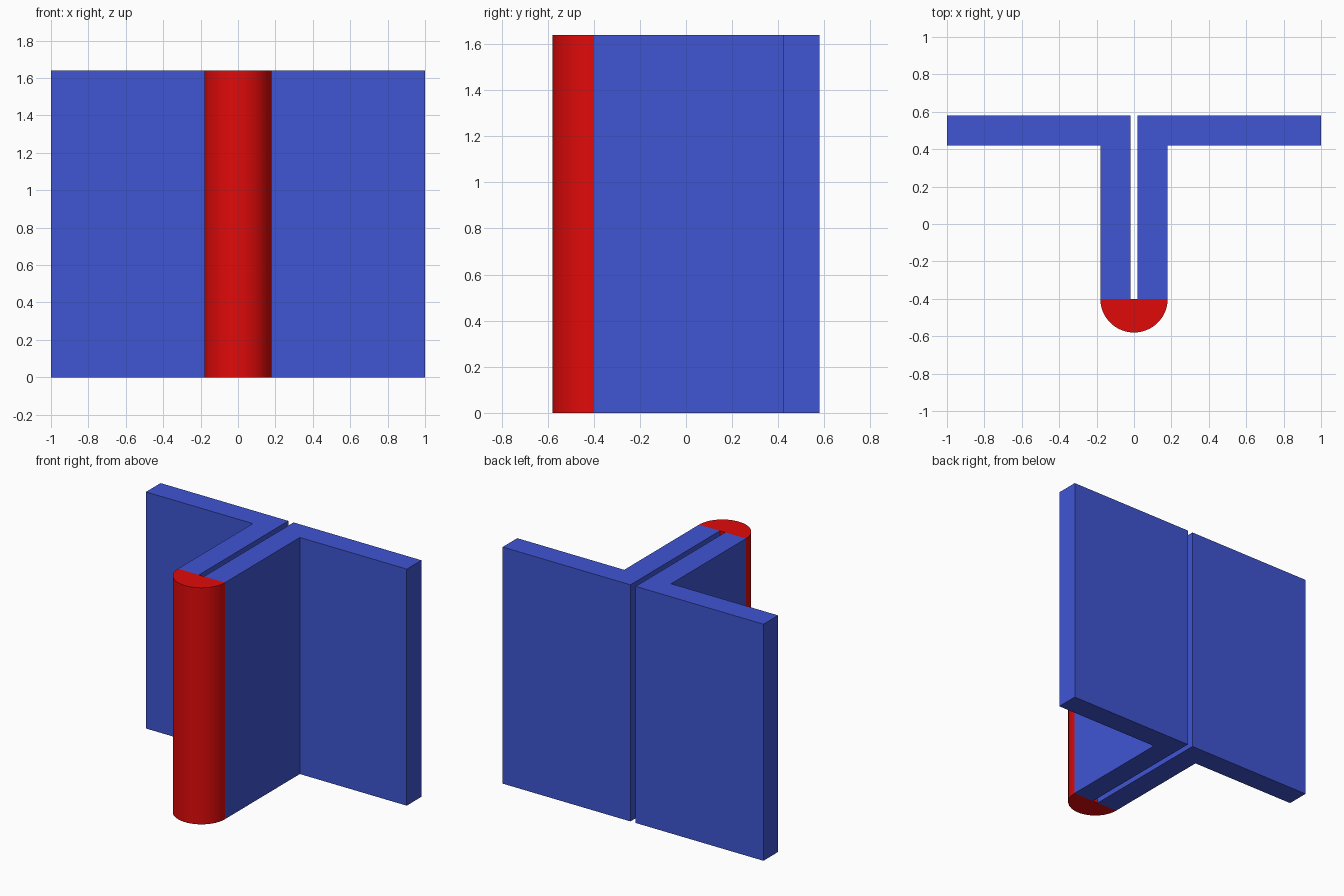
import bpy, bmesh, math

if "Cube" in bpy.data.objects:
    bpy.data.objects.remove(bpy.data.objects["Cube"])

HEIGHT = 1.64
GAP, THICK = 0.02, 0.16          # half gap between angles, plate thickness
OUT = GAP + THICK                # outer face of the legs, also the cap radius
BACK, LEG_END = 0.58, -0.40


def material(name, color):
    mat = bpy.data.materials.new(name)
    mat.diffuse_color = color
    mat.use_nodes = True
    mat.node_tree.nodes["Principled BSDF"].inputs["Base Color"].default_value = mat.diffuse_color
    return mat


def extrude_profile(name, points, mat):
    """Extrude a closed xy outline from z = 0 up to HEIGHT."""
    bm = bmesh.new()
    face = bm.faces.new([bm.verts.new((x, y, 0)) for x, y in points])
    top = bmesh.ops.extrude_face_region(bm, geom=[face])["geom"]
    bmesh.ops.translate(bm, vec=(0, 0, HEIGHT),
                        verts=[v for v in top if isinstance(v, bmesh.types.BMVert)])
    bmesh.ops.recalc_face_normals(bm, faces=bm.faces)
    mesh = bpy.data.meshes.new(name)
    bm.to_mesh(mesh)
    bm.free()
    mesh.materials.append(mat)
    obj = bpy.data.objects.new(name, mesh)
    bpy.context.collection.objects.link(obj)
    return obj


blue = material("blue", (0.05, 0.09, 0.65, 1))
red = material("red", (0.75, 0.003, 0.003, 1))

# Pair of L-shaped angle plates, back to back with a narrow gap
angle = [(GAP, LEG_END), (OUT, LEG_END), (OUT, BACK - THICK),
         (1, BACK - THICK), (1, BACK), (GAP, BACK)]
for side, sign in (("right", 1), ("left", -1)):
    extrude_profile(side + "_angle_plate", [(sign * x, y) for x, y in angle], blue)

# Half-round nose closing the front of both legs
STEPS = 32
arc = [(OUT * math.cos(a), LEG_END - OUT * math.sin(a))
       for a in (math.pi * i / STEPS for i in range(STEPS + 1))]
nose = extrude_profile("rounded_nose", arc, red)
bpy.context.view_layer.objects.active = nose
nose.select_set(True)
bpy.ops.object.shade_smooth_by_angle(angle=math.radians(30))
